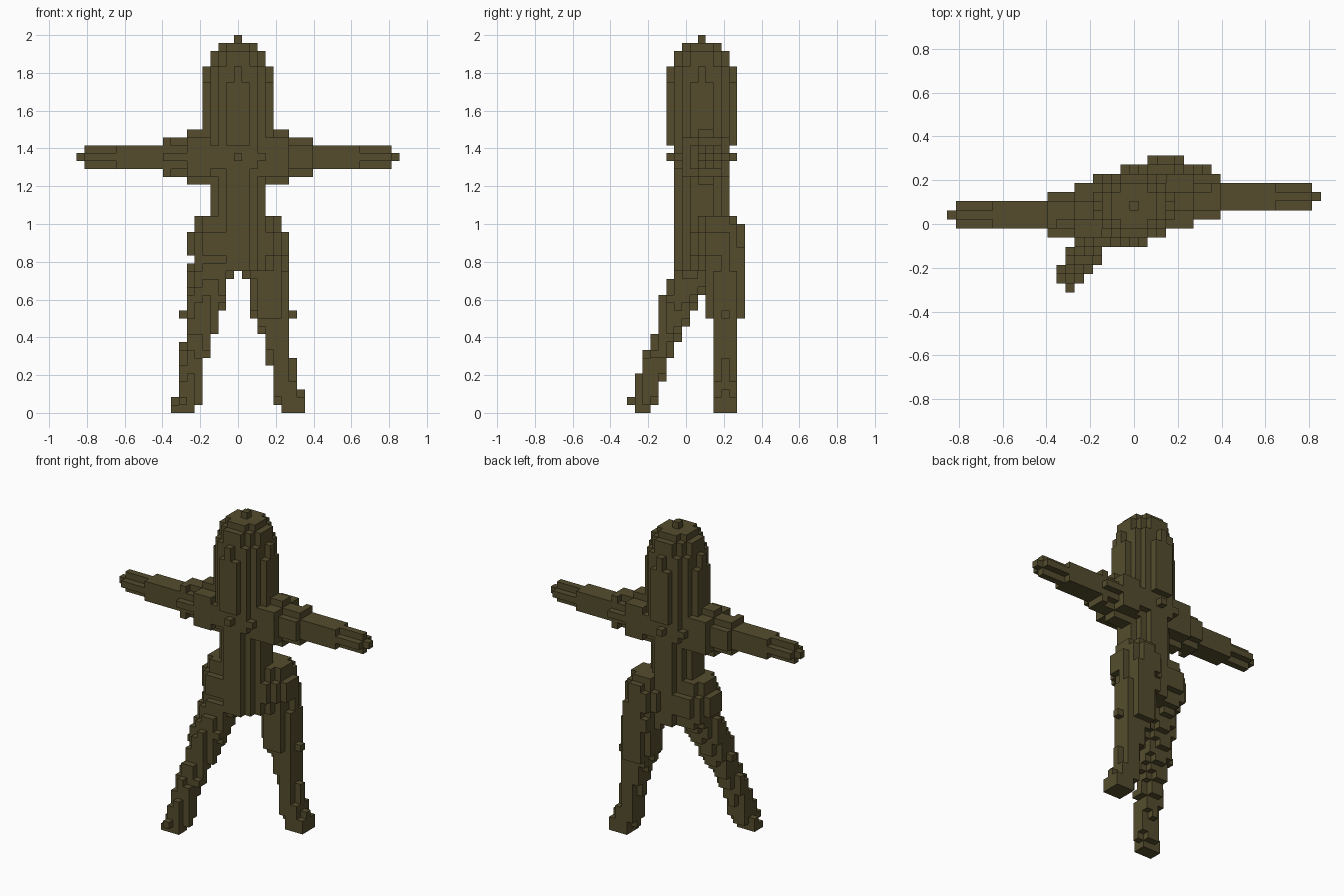
import bpy, bmesh, math

cube = bpy.data.objects.get("Cube")
if cube:
    bpy.data.objects.remove(cube, do_unlink=True)

V = 2 / 48          # edge of one block
olive = bpy.data.materials.new("dark olive")
colour = (0.089, 0.073, 0.027, 1)
olive.diffuse_color = colour
olive.use_nodes = True
bsdf = olive.node_tree.nodes["Principled BSDF"]
bsdf.inputs["Base Color"].default_value = colour
bsdf.inputs["Roughness"].default_value = 0.9


def disc(cx, cy, r, k):
    """Blocks of one horizontal round layer."""
    return {(i, j, k)
            for i in range(math.floor(cx - r), math.ceil(cx + r) + 1)
            for j in range(math.floor(cy - r), math.ceil(cy + r) + 1)
            if (i - cx) ** 2 + (j - cy) ** 2 <= r * r}


def column(keys):
    """Stack of round layers, interpolated between (layer, x, y, radius) keys."""
    cells = set()
    for (k0, *a), (k1, *b) in zip(keys, keys[1:]):
        for k in range(k0, k1 + 1):
            t = (k - k0) / (k1 - k0)
            x, y, r = (p + (q - p) * t for p, q in zip(a, b))
            cells |= disc(x, y, r, k)
    return cells


def arm(side):
    """Round slices along x, stepping down from shoulder to fingertip."""
    cells = set()
    for n in range(0, 21):
        r = 3.3 if n <= 6 else 2.3 if n <= 9 else 1.5 if n <= 15 else 1.1 if n <= 19 else 0.4
        cy = 2 + side * min(n / 10, 1)
        cells |= {(side * n, j, k) for j in range(-3, 8) for k in range(28, 37)
                  if (j - cy) ** 2 + (k - 32) ** 2 <= r * r}
    return cells


def hip(cx, cy):
    return {c for k in range(18, 25)
            for c in disc(cx, cy, 3.2 if 20 <= k <= 22 else 2.3, k)}


parts = {}

# Head: upright column with a stepped crown and one block on top
head = column([(34, 0, 2, 4.2), (41, 0, 2, 4.2)])
for k, r in ((42, 4.05), (43, 4.05), (44, 3.3), (45, 3.3), (46, 2.3), (47, 0.4)):
    head |= disc(0, 2, r, k)
parts["head"] = head

# Torso: slim waist and rounded chest
chest = {(i, j, k) for i in range(-4, 5) for j in range(-2, 7) for k in range(28, 37)
         if i * i + (j - 2) ** 2 + (k - 32) ** 2 <= 16.2}
parts["torso"] = column([(18, 0, 2, 3.3), (33, 0, 2, 3.3)]) | chest

# Arms stretched sideways, with the shoulders slightly turned
parts["left_arm"] = arm(1)
parts["right_arm"] = arm(-1)

# Hips
parts["left_hip"] = hip(3, 4)
parts["right_hip"] = hip(-3, 2)

# Left leg stands behind
parts["left_leg"] = column([
    (0, 7, 5, 1.45), (1, 6.6, 5, 1.8), (3, 6, 5, 1.5), (8, 5.2, 5, 1.6), (11, 4.6, 5, 1.9),
    (12, 4.2, 5, 2.4), (17, 3.6, 5, 2.6), (23, 3.5, 5, 2.4)]) | {(7, 5, 12), (8, 5, 2)}

# Right leg steps forward
parts["right_leg"] = column([
    (0, -7, -5.5, 1.2), (1, -6.5, -5, 1.6), (4, -6, -4.6, 1.6), (8, -5.4, -3, 1.7),
    (11, -4.6, -1.6, 2.0), (14, -4, -0.7, 2.4), (17, -3.5, 0.7, 2.7), (19, -3, 2, 2.9)
]) | {(-7, -1, 12), (-7, -7, 1), (-7, -6, 1)}

# Four corners of a block face for each direction
FACES = []
for axis in range(3):
    for s in (-1, 1):
        u, w = (axis + 1) % 3, (axis + 2) % 3
        corners = []
        for a, b in ((-1, -1), (1, -1), (1, 1), (-1, 1))[::s]:
            c = [0, 0, 0]
            c[axis], c[u], c[w] = s, a, b
            corners.append(tuple(c))
        FACES.append((tuple(s if n == axis else 0 for n in range(3)), corners))

solid = set().union(*parts.values())
used = set()
for name, cells in parts.items():
    cells = cells - used
    used |= cells
    bm = bmesh.new()
    verts = {}
    for cell in sorted(cells):
        for d, corners in FACES:
            if tuple(p + q for p, q in zip(cell, d)) in solid:
                continue
            ring = []
            for c in corners:
                key = tuple(2 * p + q for p, q in zip(cell, c))
                if key not in verts:
                    verts[key] = bm.verts.new((key[0] * V / 2, key[1] * V / 2,
                                               (key[2] + 1) * V / 2))
                ring.append(verts[key])
            bm.faces.new(ring)
    mesh = bpy.data.meshes.new(name)
    bm.to_mesh(mesh)
    bm.free()
    mesh.materials.append(olive)
    bpy.context.collection.objects.link(bpy.data.objects.new(name, mesh))
